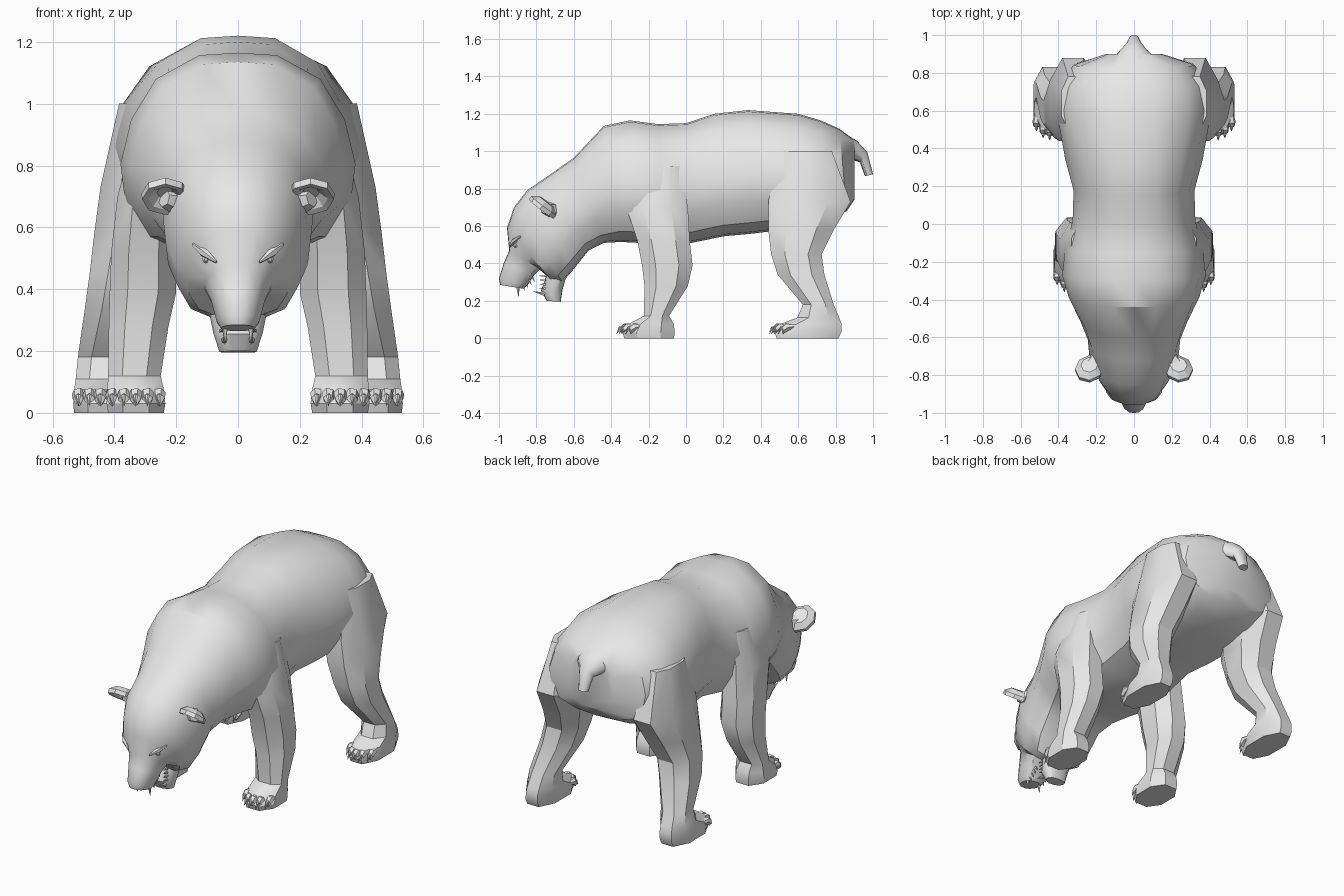
import bpy, bmesh, math
from mathutils import Vector

grey = bpy.data.materials.new("grey_fur")
grey.diffuse_color = (0.8, 0.8, 0.8, 1)


def loft(name, lofts, mirror=False, angle=32):
    """Skin one or more stacks of rings into a closed object."""
    bm = bmesh.new()
    for rings in lofts:
        loops = [[bm.verts.new(p) for p in ring] for ring in rings]
        n = len(loops[0])
        for a, b in zip(loops, loops[1:]):
            for i in range(n):
                j = (i + 1) % n
                bm.faces.new((a[i], a[j], b[j], b[i]))
        bm.faces.new(loops[0])
        bm.faces.new(loops[-1])
    bmesh.ops.remove_doubles(bm, verts=bm.verts, dist=1e-5)
    bmesh.ops.recalc_face_normals(bm, faces=bm.faces)
    mesh = bpy.data.meshes.new(name)
    bm.to_mesh(mesh)
    bm.free()
    mesh.materials.append(grey)
    mesh.shade_smooth()
    mesh.set_sharp_from_angle(angle=math.radians(angle))
    obj = bpy.data.objects.new(name, mesh)
    bpy.context.collection.objects.link(obj)
    if mirror:
        obj.modifiers.new("mirror", 'MIRROR')
    return obj


# Half outline of a slice: share of half width, share of the way down
OUTLINE = [(0, 0), (.33, .012), (.7, .13), (.91, .33), (1, .55),
           (.96, .74), (.76, .91), (.4, .985), (0, 1)]


def slice_ring(yt, zt, yb, zb, w):
    """Tilted slice from a top point to a bottom point."""
    half = [(u * w, yt + (yb - yt) * t, zt + (zb - zt) * t) for u, t in OUTLINE]
    return half + [(-x, y, z) for x, y, z in half[-2:0:-1]]


def leg_ring(z, y0, y1, x0, x1, c=.27):
    """Level rectangle with cut corners."""
    dx, dy = (x1 - x0) * c, (y1 - y0) * c
    return [(x0 + dx, y0, z), (x1 - dx, y0, z), (x1, y0 + dy, z), (x1, y1 - dy, z),
            (x1 - dx, y1, z), (x0 + dx, y1, z), (x0, y1 - dy, z), (x0, y0 + dy, z)]


def disc_ring(centre, u, v, r, n):
    c, u, v = Vector(centre), Vector(u), Vector(v)
    return [c + r * (math.cos(k * math.tau / n) * u + math.sin(k * math.tau / n) * v)
            for k in range(n)]


def spike(points, radii, n=5):
    """Tapered spike along a few points."""
    d = (Vector(points[-1]) - Vector(points[0])).normalized()
    u = d.orthogonal().normalized()
    v = d.cross(u)
    return [disc_ring(p, u, v, r, n) for p, r in zip(points, radii)]


# Trunk, neck, head and upper muzzle
loft("body", [[slice_ring(*s) for s in [
    (.90, 1.06, .90, .74, .15), (.82, 1.12, .86, .68, .32),
    (.72, 1.165, .75, .62, .39), (.60, 1.20, .60, .59, .41),
    (.33, 1.22, .36, .56, .365), (.15, 1.20, .20, .545, .32),
    (0, 1.15, .03, .51, .325), (-.15, 1.145, -.12, .50, .365),
    (-.30, 1.165, -.25, .51, .38), (-.44, 1.135, -.35, .515, .345),
    (-.60, .965, -.44, .51, .285), (-.72, .88, -.52, .47, .245),
    (-.85, .79, -.60, .37, .235), (-.92, .70, -.66, .30, .20),
    (-.957, .59, -.72, .31, .165), (-.945, .47, -.78, .37, .11),
    (-.975, .40, -.81, .34, .088), (-1.0, .32, -.85, .28, .07),
    (-.993, .285, -.87, .265, .055)]]])

# Hanging lower jaw
loft("lower_jaw", [[slice_ring(*s) for s in [
    (-.72, .43, -.58, .44, .125), (-.745, .34, -.64, .33, .095),
    (-.775, .255, -.66, .26, .08), (-.745, .20, -.67, .195, .06)]]])

# Short tail
loft("tail", [[slice_ring(*s) for s in [
    (.84, 1.10, .86, .95, .14), (.915, 1.055, .90, .95, .085),
    (.97, .995, .93, .94, .045), (1.0, .877, .957, .866, .028)]]])

# Legs, each ending in a flat paw
loft("front_leg", [[leg_ring(*s) for s in [
    (.92, -.20, -.03, .25, .33), (.70, -.32, .01, .20, .39),
    (.52, -.26, .02, .20, .41), (.39, -.235, .035, .20, .415),
    (.28, -.222, .01, .225, .418), (.12, -.225, -.09, .25, .42),
    (.075, -.31, -.065, .24, .423), (.03, -.34, -.06, .235, .425),
    (0, -.33, -.065, .24, .42)]]], mirror=True)
loft("hind_leg", [[leg_ring(*s) for s in [
    (1.0, .50, .78, .25, .385), (.73, .44, .88, .20, .445),
    (.58, .44, .79, .22, .465), (.45, .455, .725, .26, .48),
    (.34, .49, .74, .29, .495), (.18, .625, .79, .355, .518),
    (.11, .595, .82, .36, .525), (.075, .50, .832, .36, .53),
    (.03, .475, .83, .36, .533), (0, .485, .815, .365, .53)]]], mirror=True)

# Toes and curved claws, five to a paw
for name, xc, half, yf in (("front", .331, .076, -.335), ("hind", .446, .07, .48)):
    toes, claws = [], []
    for k in range(-2, 3):
        x, y = xc + half * k / 2, yf + .012 * k * k
        toes.append(spike([(x, y + .05, .065), (x, y + .015, .062),
                           (x, y - .008, .045), (x, y - .012, .03)],
                          [.012, .022, .018, .008], 6))
        claws.append(spike([(x, y + .005, .058), (x, y - .02, .055), (x, y - .036, .022)],
                           [.010, .008, .001]))
    loft(name + "_toes", toes, mirror=True)
    loft(name + "_claws", claws, mirror=True)

# Cupped ears, opening forward and down
u, v, nrm = Vector((1, -.1, 0)), Vector((0, -.79, .61)), Vector((0, -.61, -.79))
mid = Vector((.235, -.765, .703))
loft("ear", [[disc_ring(mid + nrm * h, u * .92, v, r, 8) for r, h in
              [(.05, -.034), (.084, -.008), (.082, .016), (.06, .012), (.03, -.012)]],
             spike([(.16, -.69, .68), (.20, -.725, .685), (.24, -.755, .695)],
                   [.05, .045, .03], 6)], mirror=True, angle=25)

# Slanted brows and small eyes
loft("brow", [spike([(.145, -.885, .545), (.11, -.918, .52), (.07, -.945, .488)],
                    [.006, .016, .004], 6)], mirror=True)
loft("eye", [spike([(.10, -.895, .50), (.103, -.915, .497), (.104, -.923, .496)],
                   [.014, .013, .005], 8)], mirror=True)

# Teeth: canines and small rows on both jaws
teeth = [spike([(.042, -.90, .285), (.042, -.895, .222)], [.012, .001]),
         spike([(.045, -.755, .235), (.043, -.815, .25)], [.011, .001])]
for k in range(4):
    teeth.append(spike([(.048, -.875 + .018 * k, .29 + .012 * k),
                        (.046, -.862 + .018 * k, .255 + .015 * k)], [.008, .001], 4))
    teeth.append(spike([(.055, -.75, .265 + .022 * k),
                        (.053, -.785, .268 + .022 * k)], [.008, .001], 4))
loft("teeth", teeth, mirror=True)
